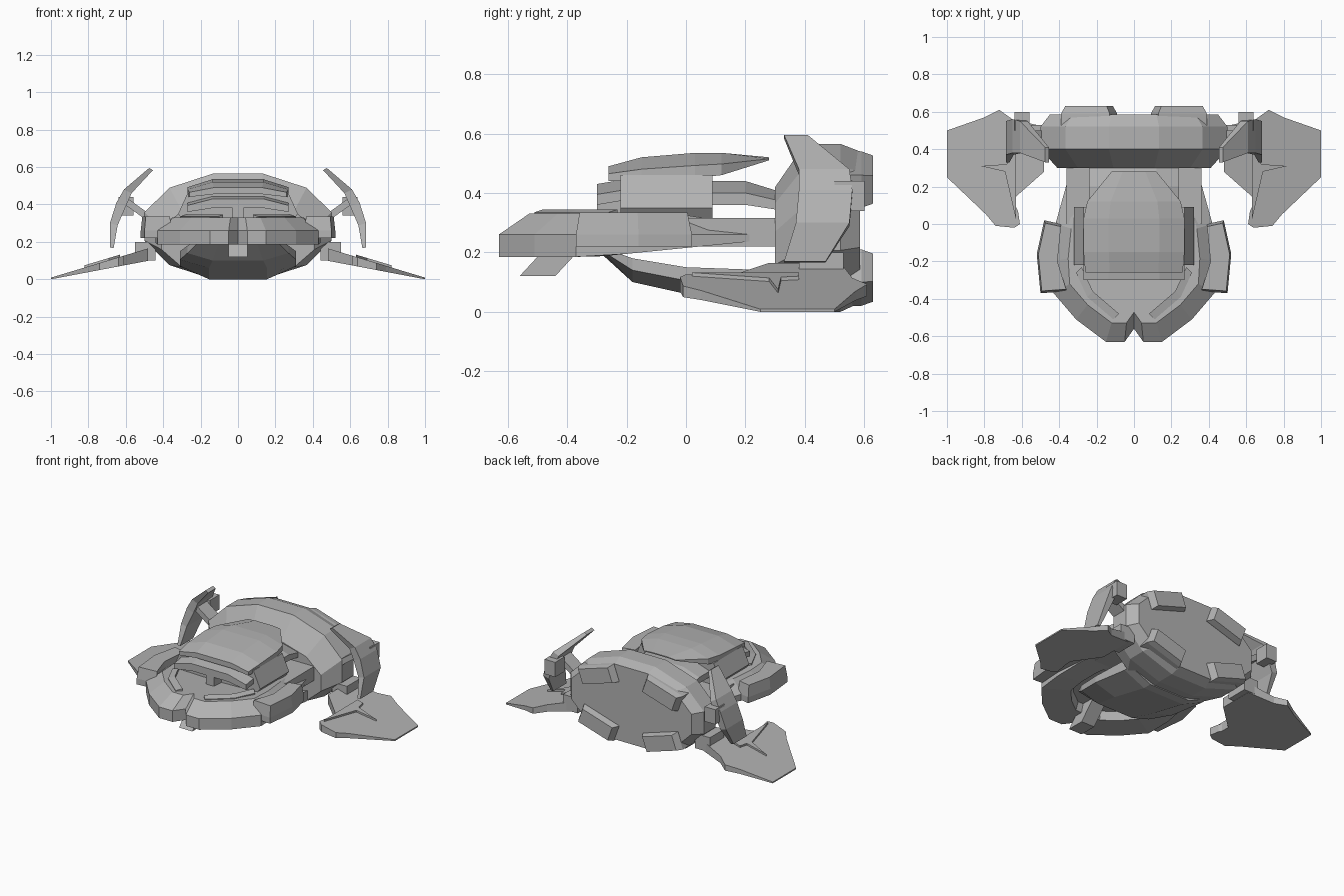
import bpy
import bmesh
from math import cos, sin, pi

default_cube = bpy.data.objects.get("Cube")
if default_cube:
    bpy.data.objects.remove(default_cube)

grey = (0.45, 0.45, 0.45, 1)
hull_grey = bpy.data.materials.new("hull_grey")
hull_grey.use_nodes = True
hull_grey.diffuse_color = grey
hull_grey.node_tree.nodes["Principled BSDF"].inputs["Base Color"].default_value = grey


def loft(name, rings, mirror=False):
    """Skin a row of equal-sized point rings and cap both ends."""
    bm = bmesh.new()
    rows = [[bm.verts.new(point) for point in ring] for ring in rings]
    for row, following in zip(rows, rows[1:]):
        for i in range(len(row)):
            bm.faces.new((row[i - 1], row[i], following[i], following[i - 1]))
    bm.faces.new(rows[0])
    bm.faces.new(rows[-1])
    bmesh.ops.recalc_face_normals(bm, faces=bm.faces)
    mesh = bpy.data.meshes.new(name)
    bm.to_mesh(mesh)
    bm.free()
    mesh.materials.append(hull_grey)
    part = bpy.data.objects.new(name, mesh)
    bpy.context.collection.objects.link(part)
    if mirror:
        part.modifiers.new("mirror", "MIRROR").use_mirror_merge = False


def symmetric(half):
    """Complete a half outline with its reflection in x."""
    return half + [(-x, other) for x, other in reversed(half) if x > 0]


def oval(y, width, low, high, sides=12):
    """Flat-topped polygon standing across the model."""
    middle, reach = (high + low) / 2, cos(pi / sides)
    angles = [pi * (2 * i + 1) / sides for i in range(sides)]
    return [(width * cos(a) / reach, y, middle + (high - middle) * sin(a) / reach)
            for a in angles]


def roof(y, width, eave, crown):
    """Arched cross-section; a crown below the eave turns it into a keel."""
    half = [(width / 2, crown), (width, (eave + crown) / 2),
            (width, eave), (width / 2, eave + (crown - eave) * 0.3)]
    return [(x, y, z) for x, z in symmetric(half)]


def level(outline, height, scale=1.0, centre=(0, 0)):
    """Lay a plan outline at a height rule, scaled about a centre."""
    cx, cy = centre
    plan = [(cx + (x - cx) * scale, cy + (y - cy) * scale) for x, y in outline]
    return [(x, y, height(x, y) if callable(height) else height) for x, y in plan]


def block(name, xs, ys, zs, lean=0.0, mirror=False):
    """Box between paired limits, its top leaning backwards."""
    (left, right), (front, back), (low, high) = xs, ys, zs
    plan = [(left, front), (right, front), (right, back), (left, back)]
    top = [(x, y + lean) for x, y in plan]
    loft(name, [level(plan, low), level(top, high)], mirror)


# Rear hull with a sloping front and a flat back
loft("rear_hull", [oval(0.3, 0.41, 0.01, 0.42),
                   oval(0.4, 0.5, 0, 0.565),
                   oval(0.52, 0.5, 0, 0.565),
                   oval(0.585, 0.45, 0.03, 0.54)])

# Four tilted thruster blocks at the corners of the back
corners = [(-1, -1), (1, -1), (1, 1), (-1, 1)]
for name, side in (("upper_thruster", 1), ("lower_thruster", -1)):
    middle = 0.28 + side * 0.165
    loft(name, [[(0.24 + (along * 0.13 + across * 0.02) * size, y,
                  middle + side * (across * 0.055 - along * 0.04) * size)
                 for along, across in corners]
                for y, size in ((0.5, 1), (0.59, 1), (0.63, 0.85))], mirror=True)

# Belly keel rising towards the front
loft("belly", [roof(0.34, 0.31, 0.14, 0), roof(0.28, 0.31, 0.14, 0),
               roof(0, 0.31, 0.15, 0.06), roof(-0.18, 0.27, 0.18, 0.1),
               roof(-0.29, 0.2, 0.22, 0.2)])


# Notched horseshoe deck, hollow below and bevelled on top
def deck_bottom(x, y):
    return 0.185 + max(0, y + 0.3) * 0.1


def deck_top(x, y):
    return 0.33 - max(0, y) * 0.2


rim = symmetric([(0, -0.56), (0.05, -0.63), (0.15, -0.63), (0.31, -0.51),
                 (0.43, -0.37), (0.44, -0.2), (0.42, 0), (0.35, 0.25), (0, 0.25)])
middle = (0, -0.12)
loft("front_deck", [level(rim, 0.24, 0.6, middle),
                    level(rim, deck_bottom, 0.63, middle),
                    level(rim, deck_bottom),
                    level(rim, 0.26),
                    level(rim, deck_top, 0.8, middle)])

# Neck and spine join the deck to the rear hull
block("neck", (-0.36, 0.36), (0, 0.33), (0.22, 0.315))
loft("spine", [roof(0, 0.24, 0.36, 0.44), roof(0.2, 0.24, 0.36, 0.44),
               roof(0.33, 0.24, 0.34, 0.4)])

# Curved rails on the deck
rail_path = [(0.11, -0.51), (0.25, -0.39), (0.31, -0.26)]
loft("deck_rail", [[(x, y, 0.27), (x, y, 0.335), (x - 0.03, y + 0.03, 0.345),
                    (x - 0.03, y + 0.03, 0.27)] for x, y in rail_path], mirror=True)

# Armour pods on the deck sides
pod = [(0.36, -0.36), (0.5, -0.37), (0.52, -0.16), (0.48, 0.02), (0.39, 0), (0.41, -0.2)]
loft("side_pod", [level(pod, 0.22), level(pod, 0.26),
                  level(pod, 0.335, scale=0.93, centre=(0.4, -0.2))], mirror=True)

# Cockpit body with cheeks flaring downwards, then brow and visor post
cheek = symmetric([(0.27, 0.46), (0.32, 0.35), (0.29, 0.31)])
loft("cockpit", [[(x, y, z) for x, z in cheek] for y in (-0.22, 0.09)])
loft("brow", [roof(-0.3, 0.27, 0.36, 0.43), roof(-0.18, 0.27, 0.38, 0.45)])
block("visor_post", (-0.03, 0.03), (-0.3, -0.2), (0.3, 0.39))

# Canopy shell, overhanging to the back
loft("canopy", [roof(-0.26, 0.26, 0.44, 0.49), roof(-0.15, 0.27, 0.44, 0.52),
                roof(0.03, 0.27, 0.45, 0.535), roof(0.12, 0.25, 0.46, 0.535),
                roof(0.28, 0.12, 0.51, 0.52)])

# Slanted chin under the notch
block("chin", (-0.05, 0.05), (-0.56, -0.44), (0.12, 0.25), lean=0.12)


# Low swept wings, thinning to the tips
def wing_top(x, y):
    return 0.15 - (x - 0.53) * 0.3


def wing_bottom(x, y):
    return (1 - x) * 0.19


wing = [(0.48, 0.52), (0.65, 0.56), (0.72, 0.61), (0.8, 0.57), (1, 0.5), (1, 0.25),
        (0.79, 0.05), (0.74, -0.01), (0.64, -0.02), (0.61, 0), (0.62, 0.07),
        (0.65, 0.13), (0.48, 0.28)]
loft("wing", [level(wing, wing_bottom), level(wing, wing_top)], mirror=True)

# Forked ridge on each wing and the block at its root
ridge = [(0.63, 0.02), (0.69, 0.28), (0.82, 0.31), (0.68, 0.32), (0.67, 0.38), (0.63, 0.38)]
loft("wing_ridge", [level(ridge, wing_bottom),
                    level(ridge, lambda x, y: wing_top(x, y) + 0.012)], mirror=True)
block("wing_root", (0.44, 0.55), (0.38, 0.53), (0.1, 0.2), mirror=True)

# Upright crescent fins: outer edge x and z, then front and back y
fin_path = [(0.475, 0.595, 0.33, 0.41), (0.61, 0.48, 0.38, 0.55), (0.65, 0.41, 0.38, 0.56),
            (0.685, 0.3, 0.37, 0.55), (0.685, 0.17, 0.33, 0.47)]
fin_rings = []
for i, (x, z, front, back) in enumerate(fin_path):
    thick = 0.02 + 0.03 * sin(pi * i / 4)
    inner_x, inner_z = x - thick, z - thick * z
    fin_rings.append([(x, front, z), (x, back, z),
                      (inner_x, back, inner_z), (inner_x, front, inner_z)])
loft("upright_fin", fin_rings, mirror=True)
block("fin_heel", (0.56, 0.64), (0.5, 0.6), (0.34, 0.44), mirror=True)

# Struts carrying the fins
loft("fin_strut", [[(x, 0.4, z), (x, 0.5, z), (x + 0.02, 0.5, z - 0.03),
                    (x + 0.02, 0.4, z - 0.03)]
                   for x, z in ((0.42, 0.31), (0.6, 0.44))], mirror=True)
